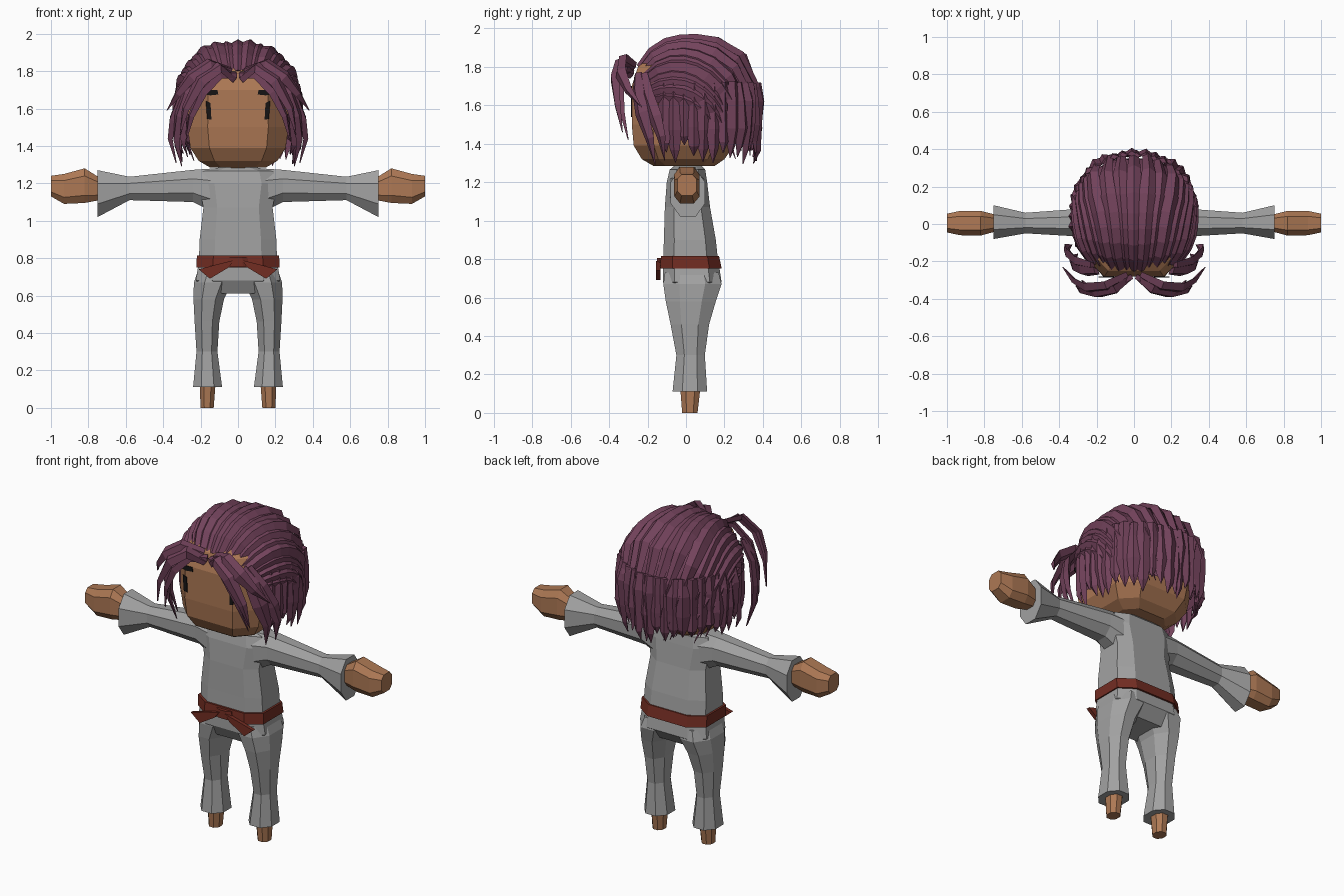
import bpy, bmesh, math, random
from mathutils import Vector

random.seed(4)
if "Cube" in bpy.data.objects:
    bpy.data.objects.remove(bpy.data.objects["Cube"])


def material(name, rgb):
    m = bpy.data.materials.new(name)
    m.use_nodes = True
    m.diffuse_color = (*rgb, 1)
    m.node_tree.nodes["Principled BSDF"].inputs["Base Color"].default_value = (*rgb, 1)
    return m


SKIN = material("warm skin", (0.42, 0.19, 0.09))
CLOTH = material("grey cloth", (0.36, 0.36, 0.36))
HAIR = material("plum hair", (0.17, 0.055, 0.105))
SASH = material("red sash", (0.17, 0.026, 0.016))
INK = material("black ink", (0.008, 0.007, 0.007))


def finish(bm, name, mat):
    bmesh.ops.recalc_face_normals(bm, faces=bm.faces)
    me = bpy.data.meshes.new(name)
    bm.to_mesh(me)
    bm.free()
    me.materials.append(mat)
    ob = bpy.data.objects.new(name, me)
    bpy.context.collection.objects.link(ob)
    return ob


def bridge(bm, rings):
    for a, b in zip(rings, rings[1:]):
        n = len(a)
        for i in range(n):
            j = (i + 1) % n
            bm.faces.new((a[i], a[j], b[j], b[i]))
    bm.faces.new(rings[0])
    bm.faces.new(rings[-1])


def loft(name, mat, rings, axis="z", side=1, cut=0.28):
    """Chamfered sections (pos, u0, u1, v0, v1) joined along an axis."""
    bm = bmesh.new()
    loops = []
    for w, u0, u1, v0, v1 in rings:
        cu, cv = (u1 - u0) * cut, (v1 - v0) * cut
        pts = [(u0 + cu, v0), (u1 - cu, v0), (u1, v0 + cv), (u1, v1 - cv),
               (u1 - cu, v1), (u0 + cu, v1), (u0, v1 - cv), (u0, v0 + cv)]
        loops.append([bm.verts.new((u * side, v, w) if axis == "z" else (w * side, u, v))
                      for u, v in pts])
    bridge(bm, loops)
    return finish(bm, name, mat)


def plate(name, mat, pts, y, thick, side=1):
    """Flat outline in x and z, given depth."""
    bm = bmesh.new()
    bridge(bm, [[bm.verts.new((x * side, y + d, z)) for x, z in pts] for d in (0, -thick)])
    return finish(bm, name, mat)


# Head and neck
loft("head", SKIN, [
    (1.285, -0.15, 0.15, -0.17, 0.15), (1.32, -0.21, 0.21, -0.23, 0.20),
    (1.39, -0.255, 0.255, -0.272, 0.25), (1.50, -0.27, 0.27, -0.282, 0.27),
    (1.70, -0.265, 0.265, -0.282, 0.27), (1.80, -0.23, 0.23, -0.25, 0.25),
    (1.87, -0.15, 0.15, -0.16, 0.17)], cut=0.2)
loft("neck", SKIN, [(1.24, -0.09, 0.09, -0.07, 0.08), (1.32, -0.07, 0.07, -0.06, 0.07)])

# Torso, hips and sash
loft("shirt", CLOTH, [
    (0.76, -0.21, 0.21, -0.12, 0.17), (0.90, -0.205, 0.205, -0.115, 0.155),
    (1.07, -0.185, 0.185, -0.11, 0.125), (1.20, -0.21, 0.21, -0.10, 0.11),
    (1.265, -0.19, 0.19, -0.085, 0.10), (1.285, -0.10, 0.10, -0.06, 0.08)], cut=0.2)
loft("hips", CLOTH, [
    (0.61, -0.14, 0.14, -0.08, 0.13), (0.68, -0.225, 0.225, -0.12, 0.185),
    (0.78, -0.21, 0.21, -0.12, 0.17)], cut=0.2)
loft("sash", SASH, [(0.75, -0.222, 0.222, -0.135, 0.186),
                    (0.815, -0.22, 0.22, -0.13, 0.172)], cut=0.2)
loft("sash_knot", SASH, [(0.755, -0.06, 0.06, -0.15, -0.1), (0.805, -0.05, 0.05, -0.15, -0.1)])

for side, word in ((1, "left"), (-1, "right")):
    # Sleeve, hand, trouser leg and foot
    loft(word + "_sleeve", CLOTH, [
        (0.12, -0.09, 0.10, 1.04, 1.28), (0.24, -0.07, 0.085, 1.10, 1.272),
        (0.58, -0.05, 0.06, 1.11, 1.235), (0.75, -0.08, 0.10, 1.02, 1.27)], "x", side)
    loft(word + "_hand", SKIN, [
        (0.74, -0.04, 0.05, 1.11, 1.23), (0.82, -0.062, 0.07, 1.095, 1.28),
        (0.93, -0.06, 0.07, 1.09, 1.25), (1.0, -0.045, 0.055, 1.13, 1.24)], "x", side, 0.22)
    loft(word + "_trouser_leg", CLOTH, [
        (0.11, 0.085, 0.24, -0.07, 0.11), (0.30, 0.11, 0.222, -0.05, 0.098),
        (0.46, 0.10, 0.232, -0.08, 0.12), (0.58, 0.075, 0.238, -0.105, 0.155),
        (0.67, 0.03, 0.236, -0.118, 0.185), (0.73, 0.02, 0.215, -0.11, 0.17)], "z", side)
    loft(word + "_foot", SKIN, [
        (0, 0.13, 0.20, -0.02, 0.06), (0.13, 0.12, 0.205, -0.03, 0.075)], "z", side)
    plate(word + "_sash_tail", SASH,
          [(0.02, 0.79), (0.10, 0.77), (0.21, 0.74), (0.15, 0.69), (0.05, 0.75)],
          -0.133, 0.022, side)
    # Painted face
    plate(word + "_eye", INK,
          [(0.142, 1.54), (0.165, 1.545), (0.172, 1.64), (0.147, 1.63)], -0.281, 0.006, side)
    plate(word + "_eyebrow", INK,
          [(0.105, 1.675), (0.15, 1.67), (0.19, 1.68), (0.19, 1.70), (0.11, 1.70)],
          -0.281, 0.006, side)

# Hair volume: a rounded shell that hangs nearly straight below its centre
CENTRE = Vector((0, 0.03, 1.6))


def shell(d, scale=1.0):
    r = (0.315, 0.34 if d[1] > 0 else 0.30, 0.34 if d[2] > 0 else 0.65)
    k = sum(abs(c / q) ** 2.4 for c, q in zip(d, r)) ** (-1 / 2.4)
    return CENTRE + Vector(d) * k * scale


def strand(bm, path, width, ridge):
    """Tapered lock with a raised spine, ending in a point."""
    rings = []
    last = len(path) - 1
    for i, p in enumerate(path):
        t = i / last
        along = (path[min(i + 1, last)] - path[max(i - 1, 0)]).normalized()
        out = p - CENTRE
        out.z *= 0.4 if out.z < 0 else 1
        out = (out - along * out.dot(along)).normalized()
        across = along.cross(out)
        w = width * (0.65 + 0.35 * min(1, t * 3)) * (1 if t < 0.6 else max(0.04, (1 - t) / 0.4))
        h = ridge * min(1, w / width + 0.1)
        rings.append([bm.verts.new(q) for q in
                      (p - across * w, p + out * h, p + across * w, p - out * h * 0.6)])
    bridge(bm, rings)


def curve(a, b, c, steps):
    for i in range(steps + 1):
        t = i / steps
        yield a * (1 - t) ** 2 + b * 2 * t * (1 - t) + c * t * t


bm = bmesh.new()
bmesh.ops.create_icosphere(bm, subdivisions=3, radius=1)
for v in bm.verts:
    v.co = shell(v.co, 0.95)
bare = [f for f in bm.faces if f.calc_center_median().z < 1.42
        or (f.calc_center_median().y < -0.12 and f.calc_center_median().z < 1.78)]
bmesh.ops.delete(bm, geom=bare, context="FACES")
finish(bm, "hair_base", HAIR)

# Long locks swept from the hairline over the crown to the back
bm = bmesh.new()
COUNT = 21
for i in range(COUNT):
    a = math.radians(-84 + 168 * i / (COUNT - 1))
    b = a * 0.72
    drop = random.uniform(-0.3, -0.2)
    start = Vector((0.27 * math.sin(a), -0.29 + 0.06 * abs(math.sin(a)), 0.02 + 0.19 * math.cos(a)))
    over = Vector((0.48 * math.sin(a), 0.08, 0.06 + 0.5 * math.cos(a)))
    end = Vector((0.33 * math.sin(b), 0.36 * math.cos(b), drop))
    lift = random.uniform(0.985, 1.03)
    strand(bm, [shell(d, lift) for d in curve(start, over, end, 9)], 0.045, 0.026)
finish(bm, "swept_hair", HAIR)

# Hanging locks round the sides and back
bm = bmesh.new()
for side in (1, -1):
    for i in range(14):
        f = math.radians(66 + 112 * i / 13)
        tip = random.uniform(-0.33, -0.22)
        ring = Vector((0.33 * math.sin(f) * side, -0.35 * math.cos(f), 0))
        path = [shell(ring + Vector((0, 0, z)), random.uniform(0.99, 1.05))
                for z in (0.12, 0.02, tip * 0.4, tip * 0.75, tip)]
        strand(bm, path, 0.042, 0.024)
finish(bm, "hanging_hair", HAIR)

# Parted fringe curling out to each side
FRINGE = [
    (0.040, [(0.02, -0.28, 1.76), (0.10, -0.35, 1.82), (0.20, -0.37, 1.75),
             (0.28, -0.355, 1.60), (0.31, -0.33, 1.46)]),
    (0.040, [(0.04, -0.27, 1.80), (0.15, -0.33, 1.84), (0.25, -0.34, 1.77),
             (0.32, -0.30, 1.68), (0.38, -0.23, 1.59)]),
    (0.032, [(0.01, -0.28, 1.78), (0.10, -0.32, 1.78), (0.19, -0.34, 1.69),
             (0.25, -0.33, 1.56), (0.28, -0.30, 1.42)]),
    (0.045, [(0.20, -0.25, 1.76), (0.27, -0.25, 1.68), (0.31, -0.23, 1.56),
             (0.33, -0.19, 1.43), (0.30, -0.16, 1.29)]),
    (0.040, [(0.22, -0.22, 1.76), (0.30, -0.20, 1.66), (0.345, -0.16, 1.54),
             (0.36, -0.13, 1.44), (0.33, -0.11, 1.31)])]
bm = bmesh.new()
for side in (1, -1):
    for width, pts in FRINGE:
        strand(bm, [Vector((x * side, y, z)) for x, y, z in pts], width, 0.024)
finish(bm, "fringe", HAIR)
